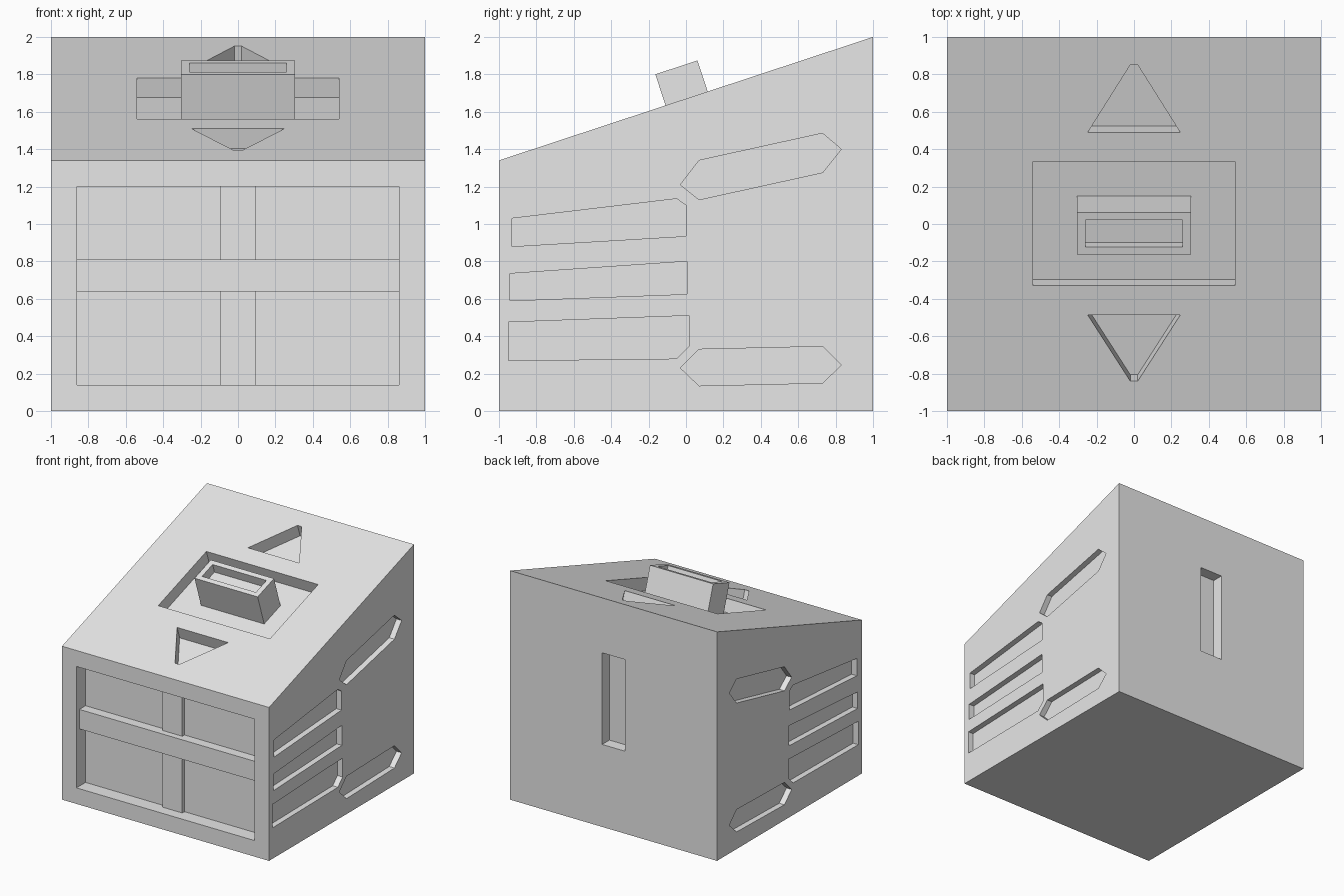
import bpy
import bmesh
import math
from mathutils import Matrix, Vector

cube = bpy.data.objects.get("Cube")
if cube:
    bpy.data.objects.remove(cube, do_unlink=True)

# Single plain grey
grey = bpy.data.materials.new("plain_grey")
grey.use_nodes = True
grey.diffuse_color = (0.8, 0.8, 0.8, 1)
grey.node_tree.nodes["Principled BSDF"].inputs["Base Color"].default_value = (0.8, 0.8, 0.8, 1)


def frame(origin, u, v, n):
    """Matrix from face coordinates (u, v, outward n) to world."""
    m = Matrix((u, v, n)).transposed().to_4x4()
    m.translation = Vector(origin)
    return m


def prism(name, points, face, low, high):
    """Extrude an outline drawn on a face from depth low to height high."""
    bm = bmesh.new()
    rings = [[bm.verts.new(face @ Vector((u, v, n))) for u, v in points] for n in (low, high)]
    for ring in rings:
        bm.faces.new(ring)
    count = len(points)
    for i in range(count):
        j = (i + 1) % count
        bm.faces.new((rings[0][i], rings[0][j], rings[1][j], rings[1][i]))
    bmesh.ops.recalc_face_normals(bm, faces=bm.faces)
    mesh = bpy.data.meshes.new(name)
    bm.to_mesh(mesh)
    bm.free()
    mesh.materials.append(grey)
    obj = bpy.data.objects.new(name, mesh)
    bpy.context.collection.objects.link(obj)
    return obj


def rect(u0, u1, v0, v1):
    return [(u0, v0), (u1, v0), (u1, v1), (u0, v1)]


def carve(target, points, face, depth):
    """Sink an outline into the target, then remove the cutter."""
    cutter = prism("cutter", points, face, -depth, 0.05)
    cutter.hide_render = True
    mod = target.modifiers.new("recess", "BOOLEAN")
    mod.operation = "DIFFERENCE"
    mod.solver = "EXACT"
    mod.object = cutter
    bpy.context.view_layer.objects.active = target
    bpy.ops.object.modifier_apply(modifier=mod.name)
    bpy.data.objects.remove(cutter, do_unlink=True)


# Faces of the block
X, Y, Z = Vector((1, 0, 0)), Vector((0, 1, 0)), Vector((0, 0, 1))
tilt = math.atan(0.33)
c, s = math.cos(tilt), math.sin(tilt)
front = frame((0, -1, 0), X, Z, -Y)
back = frame((0, 1, 0), X, Z, Y)
left = frame((1, 0, 0), Y, Z, X)
right = frame((-1, 0, 0), Y, Z, -X)
deck = frame((0, 0, 1.67), X, Vector((0, c, s)), Vector((0, -s, c)))

# Wedge-topped block
body = prism("body", [(-1, 0), (1, 0), (1, 2), (-1, 1.34)], left, -2, 0)

# Side slots, the same on both sides
slots = [
    [(-0.93, 0.88), (-0.93, 1.03), (-0.05, 1.135), (0, 1.1), (0, 0.935)],
    [(-0.94, 0.59), (-0.94, 0.735), (0.005, 0.8), (0.005, 0.625)],
    [(-0.95, 0.27), (-0.95, 0.475), (0.015, 0.51), (0.015, 0.345), (-0.05, 0.28)],
    [(-0.03, 1.21), (0.07, 1.34), (0.73, 1.485), (0.83, 1.4), (0.73, 1.275), (0.07, 1.13)],
    [(-0.03, 0.23), (0.07, 0.33), (0.73, 0.345), (0.83, 0.245), (0.73, 0.15), (0.07, 0.135)],
]
for side in (left, right):
    for outline in slots:
        carve(body, outline, side, 0.05)

# Front window recess and back slot
carve(body, rect(-0.86, 0.86, 0.14, 1.2), front, 0.125)
carve(body, rect(-0.11, 0.11, 0.72, 1.52), back, 0.1)

# Sloped top: rectangular well and two blunt triangles
sink = 0.11
carve(body, rect(-0.54, 0.54, -0.33 / c, 0.335 / c), deck, sink)
for base, tip in ((0.49, 0.85), (-0.487, -0.84)):
    triangle = [(-0.247, base / c), (0.247, base / c), (0.02, tip / c), (-0.02, tip / c)]
    carve(body, triangle, deck, sink)

# Window bars
prism("horizontal_bar", rect(-0.86, 0.86, 0.64, 0.81), front, -0.125, -0.04)
prism("lower_vertical_bar", rect(-0.095, 0.095, 0.14, 0.64), front, -0.125, -0.095)
prism("upper_vertical_bar", rect(-0.095, 0.095, 0.81, 1.2), front, -0.125, -0.095)

# Hollow-topped box standing in the well
rise = 0.175
box = prism("top_box", rect(-0.305, 0.305, -0.115, 0.122), deck, -sink, rise)
rim = deck @ Matrix.Translation((0, 0, rise))
carve(box, rect(-0.26, 0.26, -0.073, 0.08), rim, 0.08)
